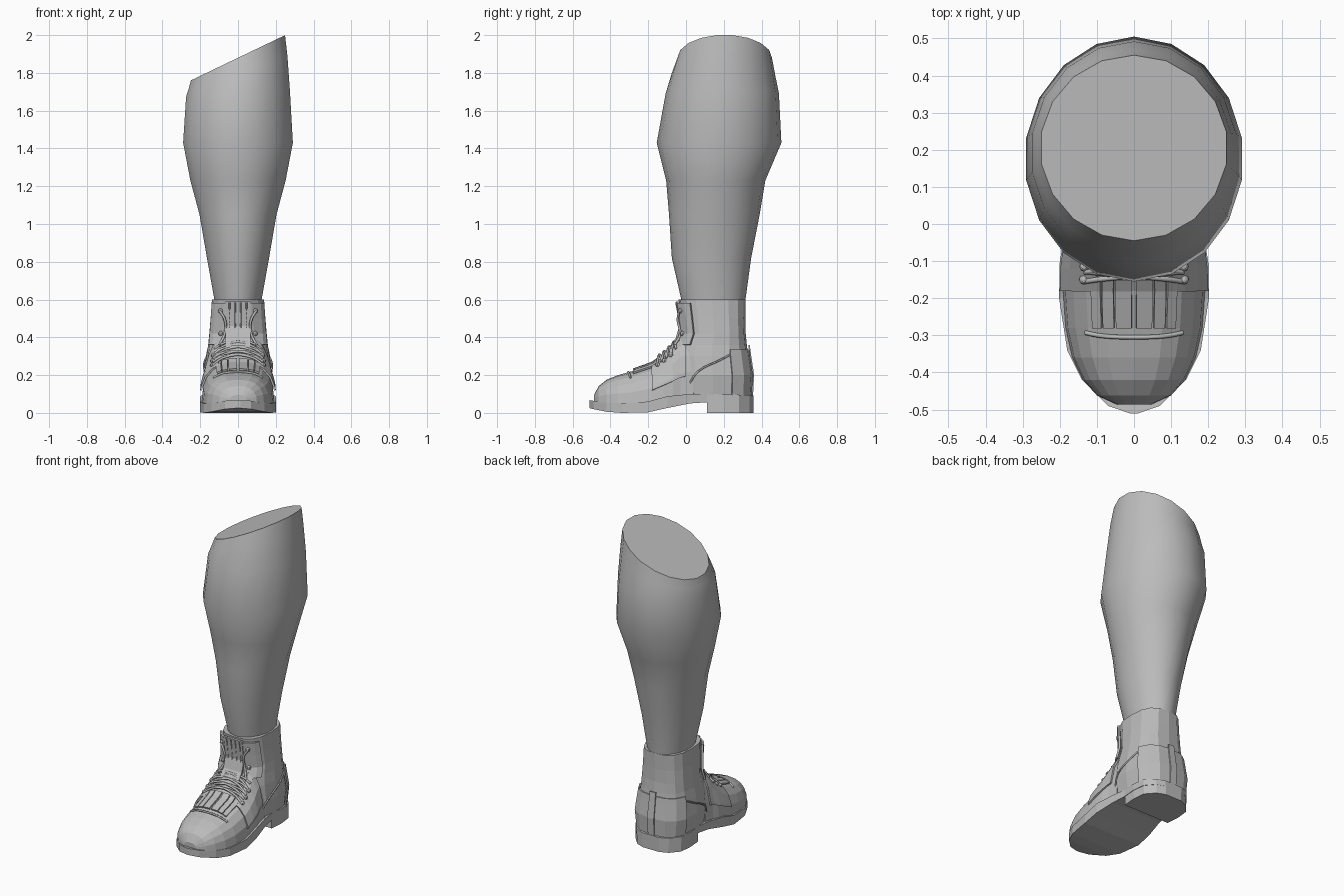
import bpy, bmesh
from math import sin, cos, pi, radians, copysign
from mathutils import Vector

if "Cube" in bpy.data.objects:
    bpy.data.objects.remove(bpy.data.objects["Cube"])

grey = bpy.data.materials.new("plain grey")
grey.use_nodes = True
grey.diffuse_color = (0.5, 0.5, 0.5, 1)
grey.node_tree.nodes["Principled BSDF"].inputs["Base Color"].default_value = (0.5, 0.5, 0.5, 1)


def loft(name, rows, closed=True, caps=True, thick=0, smooth=False):
    """Skin a list of equal-length point rows."""
    bm = bmesh.new()
    grid = [[bm.verts.new(p) for p in row] for row in rows]
    n = len(rows[0])
    for a, b in zip(grid, grid[1:]):
        for i in range(n if closed else n - 1):
            j = (i + 1) % n
            bm.faces.new((a[i], a[j], b[j], b[i]))
    if closed and caps:
        bm.faces.new(grid[0][::-1])
        bm.faces.new(grid[-1])
    bmesh.ops.recalc_face_normals(bm, faces=bm.faces)
    mesh = bpy.data.meshes.new(name)
    bm.to_mesh(mesh)
    bm.free()
    ob = bpy.data.objects.new(name, mesh)
    bpy.context.collection.objects.link(ob)
    mesh.materials.append(grey)
    if thick:
        mod = ob.modifiers.new("thickness", "SOLIDIFY")
        mod.thickness, mod.offset = thick, 0
    if smooth:
        bpy.ops.object.select_all(action="DESELECT")
        ob.select_set(True)
        bpy.context.view_layer.objects.active = ob
        bpy.ops.object.shade_smooth_by_angle(angle=radians(40))
    return ob


def tube(name, points, radius=0.007):
    curve = bpy.data.curves.new(name, "CURVE")
    curve.dimensions = "3D"
    curve.bevel_depth, curve.bevel_resolution = radius, 1
    curve.resolution_u, curve.use_fill_caps = 4, True
    sp = curve.splines.new("BEZIER")
    sp.bezier_points.add(len(points) - 1)
    for bp, p in zip(sp.bezier_points, points):
        bp.co = p
        bp.handle_left_type = bp.handle_right_type = "AUTO"
    curve.materials.append(grey)
    ob = bpy.data.objects.new(name, curve)
    bpy.context.collection.objects.link(ob)


def sample(table, v):
    for a, b in zip(table, table[1:]):
        if v <= b[0]:
            f = max(0, (v - a[0]) / (b[0] - a[0]))
            return [p + (q - p) * f for p, q in zip(a[1:], b[1:])]
    return table[-1][1:]


def power(v, e):
    return copysign(abs(v) ** e, v)


# Leg: round rings, the top one cut on a slant (z, tilt, half width, front, back)
leg_rings = [(0.5, 0, .115, -.01, .305), (0.6, 0, .127, -.025, .315), (0.82, 0, .167, -.075, .345),
             (1.05, 0, .207, -.09, .39), (1.23, 0, .256, -.105, .42), (1.43, 0, .295, -.155, .505),
             (1.69, .06, .279, -.108, .492), (1.8, .33, .266, -.075, .47), (1.88, .48, .253, -.045, .455)]
rows = []
for z, tilt, w, front, back in leg_rings:
    ring = []
    for i in range(18):
        a = 2 * pi * i / 18
        x = w * sin(a)
        ring.append((x, (front + back) / 2 - (back - front) / 2 * cos(a), z + tilt * x))
    rows.append(ring)
loft("leg", rows, smooth=True)

# Boot shaft (z, front, back, half width)
shaft_table = [(.07, -.05, .338, .165), (.2, -.06, .345, .18), (.3, -.055, .33, .168),
               (.36, -.04, .322, .158), (.42, -.015, .316, .152), (.5, -.025, .314, .145), (.6, -.04, .315, .138)]


def shaft(z, a, off=0):
    front, back, w = sample(shaft_table, z)
    return Vector(((w + off) * power(sin(a), .75),
                   (front + back) / 2 - ((back - front) / 2 + off) * power(cos(a), .75), z))


step = pi / 8
loft("boot_shaft", [[shaft(r[0], i * step) for i in range(16)] for r in shaft_table])

# Boot foot (y, half width, base, top)
foot_table = [(-.487, .045, .06, .095), (-.462, .1, .055, .142), (-.42, .138, .05, .176),
              (-.36, .167, .045, .2), (-.28, .185, .045, .222), (-.18, .192, .055, .258),
              (-.12, .19, .075, .298), (-.07, .184, .085, .345), (-.03, .172, .09, .4), (.04, .165, .09, .45)]


def foot(y, t, off=0):
    w, base, top = sample(foot_table, y)
    return Vector(((w + off) * power(cos(t), .75), y, base + (top + off - base) * power(sin(t), .85)))


arc = pi / 10
loft("boot_foot", [[foot(r[0], i * arc) for i in range(11)] for r in foot_table])

# Sole and heel (y, half width, bottom, top)
sole_table = [(-.51, .012, .025, .067), (-.49, .07, .02, .064), (-.42, .14, .006, .055),
              (-.34, .18, 0, .05), (-.2, .202, .003, .06), (-.1, .2, .026, .088),
              (.02, .178, .05, .1), (.11, .165, .056, .1), (.2, .172, .056, .098),
              (.28, .163, .056, .096), (.335, .115, .056, .094), (.357, .06, .056, .092)]


def slab(name, table):
    loft(name, [[(-w, y, lo), (w, y, lo), (w, y, hi), (-w, y, hi)] for y, w, lo, hi in table])


slab("sole", sole_table)
slab("heel", [(y, w - .003, 0, .07) for y, w, lo, hi in sole_table if y > .1])

# Heel counter and back strap wrapped on the shaft
loft("heel_counter", [[shaft(z, a * step, .008) for a in range(5, 12)]
                      for z in (.09, .2, .3, .335)], closed=False, thick=.008)
loft("back_strap", [[shaft(z, pi + s * .06, .012) for s in (-1, 1)]
                    for z in (.09, .2, .3, .36)], closed=False, thick=.008)

# Tongue between the flaps
loft("tongue", [[(x, y, z) for x in (-.065, -.03, 0, .03, .065)]
                for y, z in ((-.1, .325), (-.05, .39), (-.03, .46), (-.046, .59))],
     closed=False, thick=.012)
for x in (-.045, -.015, .015, .045):
    tube("tongue_rib", [(x, -.036, .43), (x, -.037, .49), (x, -.054, .585)], .004)

for side, word in ((1, "left"), (-1, "right")):
    # Lacing flap on the shaft and quarter panel on the foot
    loft(word + "_flap", [[shaft(z, side * a, .012) for a in (.27, step, 2 * step, 2.6 * step)]
                          for z in (.36, .42, .5, .582)], closed=False, thick=.012)
    loft(word + "_quarter", [[foot(y, t if side > 0 else pi - t, .008)
                              for t in (.25, arc, 2 * arc, 3 * arc, 3.7 * arc)]
                             for y in (-.18, -.12, -.07, -.03, .0)], closed=False, thick=.01)
    # Side seam rising to the heel
    tube(word + "_side_seam", [shaft(z, side * a, .005) for z, a in
                               ((.15, 1.0), (.22, 1.3), (.28, 1.7), (.32, 2.1))], .005)
    # Eyelets
    spots = [shaft(.54, side * .5, .018), shaft(.42, side * .45, .018)]
    spots += [foot(y, pi / 2 - side * .62, .012) for y in (-.15, -.115, -.08)]
    for p in spots:
        bpy.ops.mesh.primitive_uv_sphere_add(segments=8, ring_count=6, radius=.013, location=p)
        ob = bpy.context.object
        ob.name = word + "_eyelet"
        ob.data.materials.append(grey)
    # Lace running up to the top eyelet
    tube(word + "_upper_lace", [foot(-.06, pi / 2 - side * .4, .02), shaft(.42, side * .3, .022),
                                shaft(.49, side * .3, .026), shaft(.54, side * .5, .024)])

# Crossing laces over the instep
for i, y in enumerate((-.155, -.13, -.105, -.08)):
    for s in (-1, 1):
        tube("cross_lace", [foot(y, pi / 2 + s * .6, .014), foot(y + .008, pi / 2 + s * .25, .02),
                            foot(y + .02, pi / 2 - s * .25, .02), foot(y + .028, pi / 2 - s * .6, .014)])

# Fringe strips and toe seam
for i in range(6):
    t = pi / 2 + (i - 2.5) * .17
    loft("fringe_strip", [[foot(y, t + d, .008) for d in (-.075, .075)]
                          for y in (-.28, -.23, -.18, -.15)], closed=False, thick=.01)
tube("toe_seam", [foot(-.305 + .012 * (k / 3) ** 2, pi / 2 + k * .23, .002) for k in range(-3, 4)], .006)
